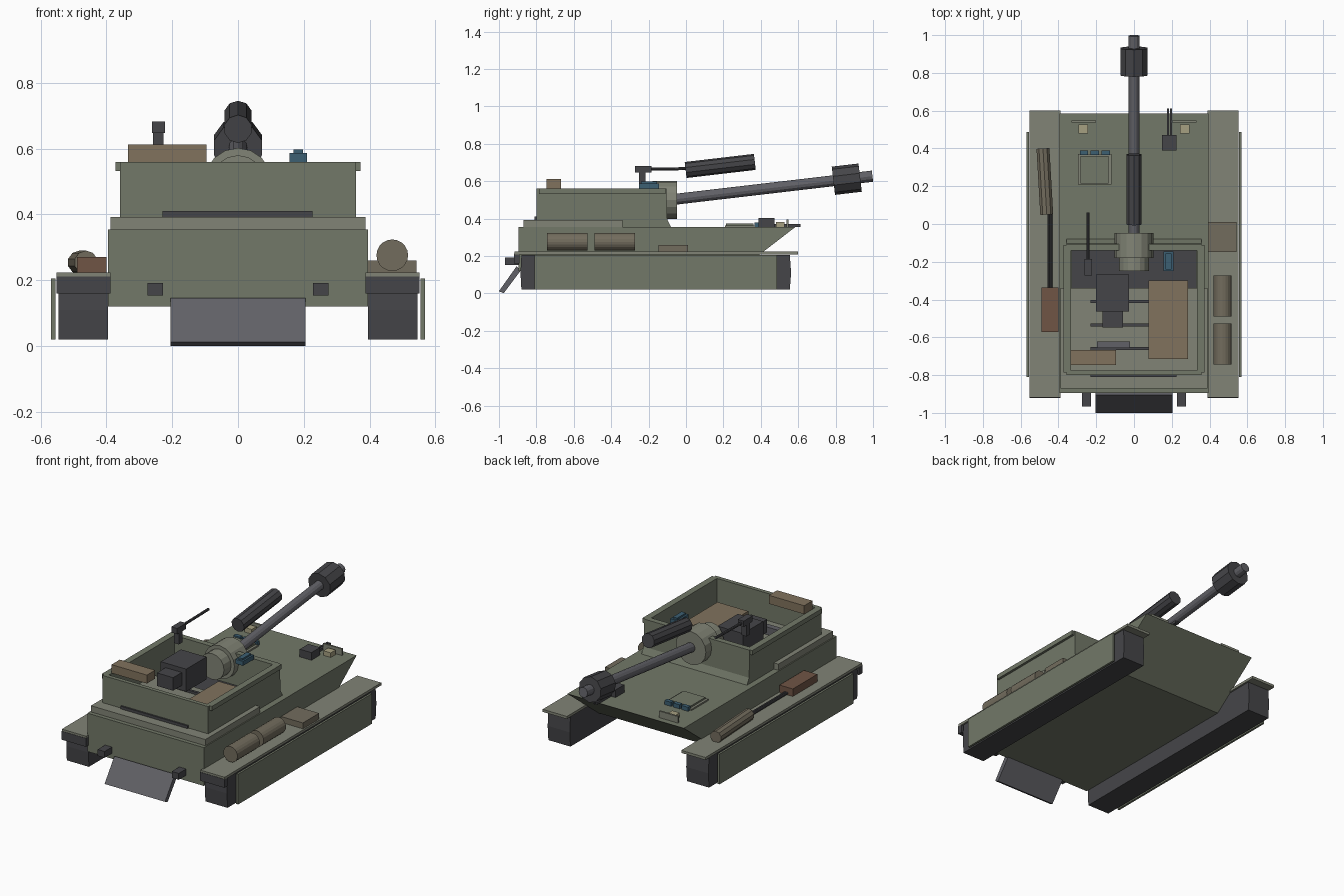
import bpy, bmesh, math
from mathutils import Vector


def mat(name, r, g, b):
    m = bpy.data.materials.new(name)
    m.diffuse_color = (r, g, b, 1)
    return m


OLIVE = mat("olive", 0.17, 0.19, 0.14)
LIGHT = mat("light_olive", 0.22, 0.23, 0.18)
DARK = mat("dark_metal", 0.06, 0.06, 0.066)
STEEL = mat("steel", 0.12, 0.12, 0.135)
TAN = mat("tan", 0.22, 0.17, 0.11)
CANVAS = mat("canvas", 0.17, 0.15, 0.11)
BROWN = mat("brown", 0.16, 0.09, 0.06)
GLASS = mat("blue_glass", 0.045, 0.115, 0.17)
LAMP = mat("lamp", 0.38, 0.35, 0.22)


def finish(name, bm, m):
    bmesh.ops.recalc_face_normals(bm, faces=bm.faces)
    me = bpy.data.meshes.new(name)
    bm.to_mesh(me)
    bm.free()
    me.materials.append(m)
    ob = bpy.data.objects.new(name, me)
    bpy.context.collection.objects.link(ob)
    return ob


def box(name, x, y, z, m):
    """Box from (min, max) ranges."""
    bm = bmesh.new()
    bmesh.ops.create_cube(bm, size=1)
    for v in bm.verts:
        v.co = [r[0] + (c + 0.5) * (r[1] - r[0]) for c, r in zip(v.co, (x, y, z))]
    return finish(name, bm, m)


def tube(name, a, b, r, m, sides=12, r2=None):
    """Cylinder or cone from point a to point b."""
    a, b = Vector(a), Vector(b)
    bm = bmesh.new()
    bmesh.ops.create_cone(bm, cap_ends=True, segments=sides, radius1=r,
                          radius2=r if r2 is None else r2, depth=(b - a).length)
    ob = finish(name, bm, m)
    ob.location = (a + b) / 2
    ob.rotation_euler = (b - a).to_track_quat('Z', 'Y').to_euler()
    return ob


def prism(name, pts, x0, x1, m):
    """Side profile (y, z) extruded along x."""
    bm = bmesh.new()
    f = bm.faces.new([bm.verts.new((x0, y, z)) for y, z in pts])
    g = bmesh.ops.extrude_face_region(bm, geom=[f])
    bmesh.ops.translate(bm, vec=(x1 - x0, 0, 0),
                        verts=[v for v in g["geom"] if isinstance(v, bmesh.types.BMVert)])
    return finish(name, bm, m)


def span(s, a, b):
    return tuple(sorted((s * a, s * b)))


# Hull, rear step and ramp
prism("hull", [(-0.895, 0.12), (0.28, 0.12), (0.585, 0.355), (-0.895, 0.355)], -0.395, 0.395, OLIVE)
box("rear_step", (-0.388, 0.388), (-0.87, -0.34), (0.355, 0.393), LIGHT)
prism("rear_spade", [(-1.0, 0.012), (-0.975, 0.0), (-0.885, 0.12), (-0.905, 0.146)], -0.205, 0.205, STEEL)

# Running gear, mirrored left and right
for s, side in ((-1, "left"), (1, "right")):
    prism(side + "_track", [(-0.88, 0.02), (0.555, 0.02), (0.562, 0.11), (0.555, 0.205),
                            (-0.88, 0.205), (-0.885, 0.11)], s * 0.395, s * 0.545, DARK)
    box(side + "_skirt", span(s, 0.555, 0.568), (-0.81, 0.487), (0.02, 0.205), OLIVE)
    box(side + "_fender", span(s, 0.388, 0.552), (-0.918, 0.6), (0.208, 0.224), LIGHT)
    box(side + "_mud_flap", span(s, 0.388, 0.552), (-0.92, -0.89), (0.16, 0.212), DARK)
    box(side + "_tow_hook", span(s, 0.228, 0.275), (-0.967, -0.89), (0.153, 0.192), DARK)
    # turret side wall with its rim, and headlight with guard
    prism(side + "_turret_wall", [(-0.8, 0.39), (-0.34, 0.355), (-0.08, 0.355), (-0.1, 0.393),
                                  (-0.105, 0.56), (-0.8, 0.56)], s * 0.333, s * 0.358, OLIVE)
    box(side + "_turret_rim", span(s, 0.358, 0.373), (-0.785, -0.11), (0.532, 0.56), OLIVE)
    box(side + "_headlight", span(s, 0.243, 0.293), (0.48, 0.527), (0.355, 0.383), LAMP)
    box(side + "_light_guard", span(s, 0.2, 0.33), (0.537, 0.548), (0.355, 0.395), LIGHT)

# Open fighting compartment
prism("turret_front_wall", [(-0.14, 0.355), (-0.08, 0.355), (-0.1, 0.393), (-0.105, 0.56), (-0.14, 0.56)],
      -0.335, 0.335, OLIVE)
box("turret_rear_wall", (-0.335, 0.335), (-0.8, -0.775), (0.39, 0.56), OLIVE)
box("rear_vent", (-0.23, 0.226), (-0.81, -0.79), (0.393, 0.41), DARK)
box("compartment_floor", (-0.33, 0.33), (-0.34, -0.14), (0.355, 0.365), DARK)
for y in (-0.41, -0.535, -0.66):
    box("floor_rail", (-0.23, 0.085), (y - 0.008, y + 0.008), (0.393, 0.408), DARK)
box("floor_block", (-0.197, -0.02), (-0.657, -0.622), (0.393, 0.44), STEEL)
box("ammo_rack", (0.078, 0.287), (-0.715, -0.3), (0.393, 0.45), TAN)
box("breech", (-0.2, -0.027), (-0.463, -0.267), (0.42, 0.558), DARK)
box("breech_ram", (-0.167, -0.057), (-0.547, -0.463), (0.45, 0.53), DARK)
box("rear_stowage", (-0.335, -0.095), (-0.747, -0.667), (0.56, 0.612), TAN)
box("sight_base", (0.157, 0.209), (-0.25, -0.145), (0.56, 0.587), GLASS)
box("sight_head", (0.168, 0.198), (-0.24, -0.155), (0.587, 0.597), GLASS)

# Gun
def along(y, z0=0.51):
    return (0, y, z0 + 0.117 * y)


tube("mantlet", (0, -0.18, 0.5), (0, -0.047, 0.5), 0.102, LIGHT, 16)
tube("mantlet_rear", (0, -0.25, 0.5), (0, -0.18, 0.5), 0.08, LIGHT, 16)
tube("gun_barrel", along(-0.06), along(0.82), 0.029, STEEL, 12)
tube("muzzle_brake", along(0.788), along(0.931), 0.076, DARK, 10)
tube("muzzle_tip", along(0.92), along(0.997), 0.03, STEEL, 12)
tube("recoil_cylinder", along(-0.002, 0.66), along(0.368, 0.66), 0.043, DARK, 10)

# Pintle machine gun
box("mg_post", (-0.258, -0.226), (-0.25, -0.217), (0.575, 0.648), DARK)
box("mg_receiver", (-0.262, -0.222), (-0.272, -0.185), (0.647, 0.682), DARK)
tube("mg_barrel", (-0.243, -0.19, 0.664), (-0.243, 0.06, 0.668), 0.008, DARK, 8)

# Front deck: driver hatch, periscopes, travel lock
box("driver_hatch_frame", (-0.297, -0.12), (0.208, 0.37), (0.355, 0.364), LIGHT)
box("driver_hatch", (-0.282, -0.135), (0.215, 0.36), (0.364, 0.374), OLIVE)
for x in (-0.265, -0.208, -0.15):
    box("periscope", (x - 0.022, x + 0.022), (0.365, 0.39), (0.355, 0.38), GLASS)
box("travel_lock", (0.147, 0.226), (0.388, 0.472), (0.355, 0.402), DARK)
for x in (0.181, 0.196):
    box("travel_lock_arm", (x - 0.005, x + 0.005), (0.47, 0.612), (0.355, 0.37), DARK)

# Fender stowage
for y in (-0.743, -0.49):
    tube("canvas_roll", (0.469, y, 0.276), (0.469, y + 0.217, 0.276), 0.048, CANVAS, 20)
box("fender_box", (0.39, 0.543), (-0.147, 0.01), (0.224, 0.26), CANVAS)
tube("tarp_roll", (-0.482, 0.4, 0.254), (-0.462, 0.05, 0.254), 0.036, CANVAS, 10)
box("tool_box", (-0.49, -0.4), (-0.572, -0.335), (0.224, 0.27), BROWN)
for x in (-0.452, -0.439):
    tube("tool_handle", (x, -0.34, 0.235), (x, 0.06, 0.235), 0.007, DARK, 8)
